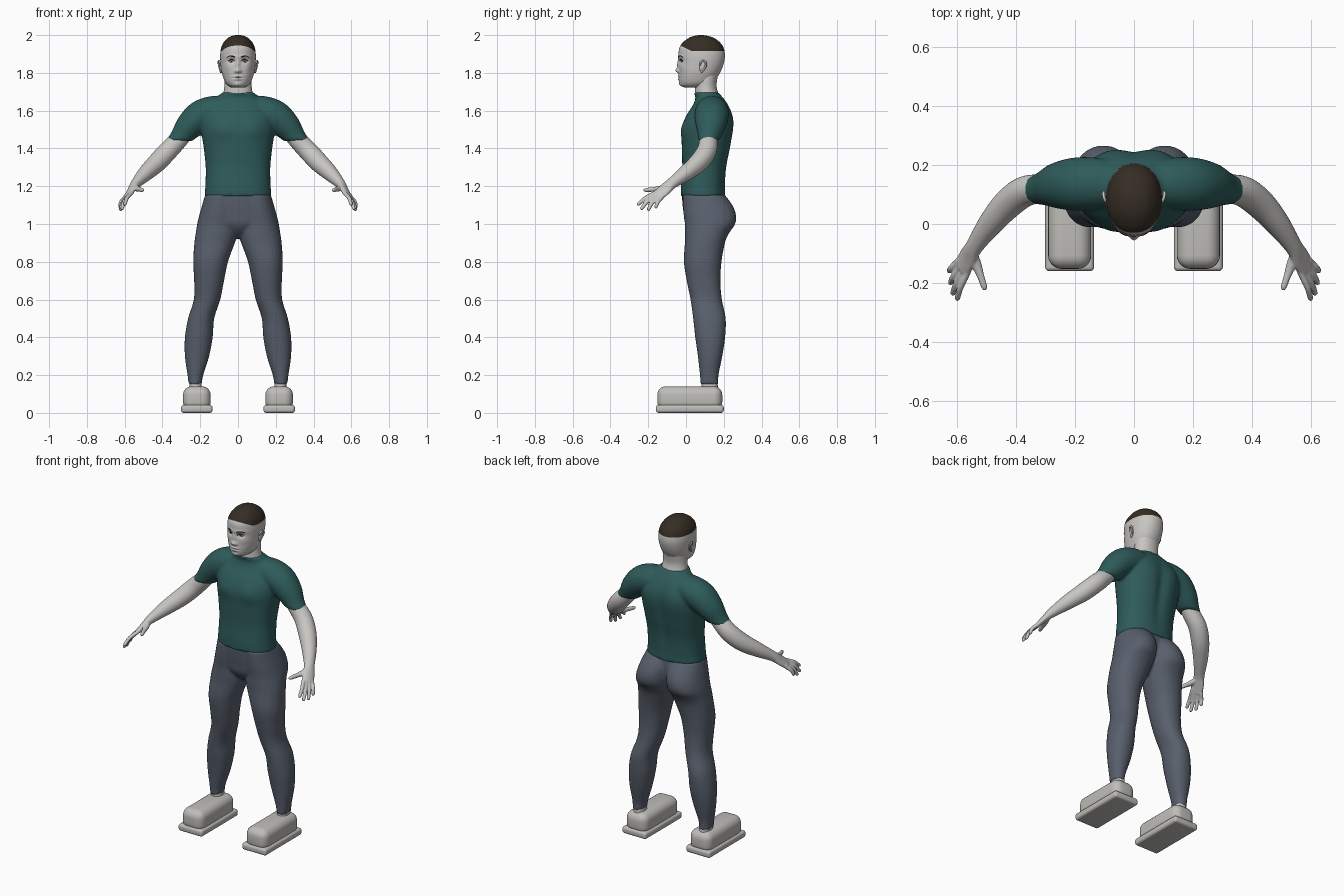
import bpy, bmesh, math
from mathutils import Vector, Matrix
from mathutils.bvhtree import BVHTree

if "Cube" in bpy.data.objects:
    bpy.data.objects.remove(bpy.data.objects["Cube"])


def material(name, rgb):
    m = bpy.data.materials.new(name)
    m.use_nodes = True
    m.diffuse_color = (*rgb, 1)
    bsdf = m.node_tree.nodes["Principled BSDF"]
    bsdf.inputs["Base Color"].default_value = (*rgb, 1)
    bsdf.inputs["Roughness"].default_value = 0.7
    return m


SKIN = material("pale grey skin", (0.58, 0.565, 0.545))
HAIR = material("dark brown hair", (0.036, 0.026, 0.018))
SHIRT = material("teal cloth", (0.027, 0.105, 0.102))
PANTS = material("slate cloth", (0.098, 0.115, 0.15))
SHOE = material("light grey shoe", (0.52, 0.51, 0.485))


def resample(rows, k):
    """Catmull-Rom interpolation of tuples, k steps per span."""
    out = []
    for i in range(len(rows) - 1):
        a, b, c, d = (rows[max(0, min(len(rows) - 1, i + o))] for o in (-1, 0, 1, 2))
        for j in range(k):
            t = j / k
            out.append([0.5 * (2 * q + (r - p) * t + (2 * p - 5 * q + 4 * r - s) * t * t
                               + (3 * q - p - 3 * r + s) * t ** 3)
                        for p, q, r, s in zip(a, b, c, d)])
    return out + [list(rows[-1])]


def skin_rings(bm, rings):
    """Join closed rings of points into a capped tube."""
    vs = [[bm.verts.new(p) for p in ring] for ring in rings]
    n = len(vs[0])
    for a, b in zip(vs, vs[1:]):
        for i in range(n):
            bm.faces.new((a[i], a[(i + 1) % n], b[(i + 1) % n], b[i]))
    bm.faces.new(vs[0])
    bm.faces.new(vs[-1])


def body(bm, rows, side=1, n=48, k=6, power=2.3, bumps=()):
    """Stack of level rings; rows are (z, x_min, x_max, y_front, y_back).
    Bumps are (x, z, width, height, amount, facing)."""
    rings = []
    for z, x0, x1, y0, y1 in resample(rows, k):
        ring = []
        for i in range(n):
            t = 2 * math.pi * i / n
            c, s = math.cos(t), math.sin(t)
            x = (x0 + x1) / 2 + (x1 - x0) / 2 * math.copysign(abs(c) ** (2 / power), c)
            y = (y0 + y1) / 2 + (y1 - y0) / 2 * math.copysign(abs(s) ** (2 / power), s)
            for bx, bz, w, h, amount, face in bumps:
                if s * face > 0:
                    for px in {bx, -bx}:
                        y += face * amount * (s * face) ** 0.5 * math.exp(
                            -((x - px) / w) ** 2 - ((z - bz) / h) ** 2)
            ring.append((x * side, y, z))
        rings.append(ring)
    skin_rings(bm, rings)


def tube(bm, pts, side=1, ref=(0, 1, 0), n=24, k=5):
    """Tube along points (x, y, z, radius along ref, radius across)."""
    pts = resample(pts, k)
    rings = []
    for i, p in enumerate(pts):
        d = (Vector(pts[min(i + 1, len(pts) - 1)][:3]) - Vector(pts[max(i - 1, 0)][:3])).normalized()
        u = Vector(ref)
        u = (u - d * u.dot(d)).normalized()
        v = d.cross(u)
        ring = []
        for j in range(n):
            t = 2 * math.pi * j / n
            q = Vector(p[:3]) + u * p[3] * math.cos(t) + v * p[4] * math.sin(t)
            ring.append((q.x * side, q.y, q.z))
        rings.append(ring)
    skin_rings(bm, rings)


def ball(bm, loc, scale, tilt=0.0):
    m = Matrix.Translation(loc) @ Matrix.Rotation(tilt, 4, 'X') @ Matrix.Diagonal((*scale, 1))
    bmesh.ops.create_uvsphere(bm, u_segments=20, v_segments=12, radius=1, matrix=m)


def finish(name, bm, *mats, voxel=0, relax=3):
    bmesh.ops.recalc_face_normals(bm, faces=bm.faces[:])
    for f in bm.faces:
        f.smooth = True
    me = bpy.data.meshes.new(name)
    bm.to_mesh(me)
    bm.free()
    for m in mats:
        me.materials.append(m)
    ob = bpy.data.objects.new(name, me)
    bpy.context.collection.objects.link(ob)
    if voxel:  # fuse overlapping volumes into one soft surface
        r = ob.modifiers.new("fuse", 'REMESH')
        r.mode, r.voxel_size, r.use_smooth_shade = 'VOXEL', voxel, True
        s = ob.modifiers.new("relax", 'SMOOTH')
        s.factor, s.iterations = 0.5, relax
    return ob


# Shirt: sleeves cut level at the hem, then torso
bm = bmesh.new()
for s in (1, -1):
    tube(bm, [(0.05, 0.135, 1.605, 0.075, 0.072), (0.13, 0.137, 1.598, 0.088, 0.08),
              (0.20, 0.135, 1.57, 0.09, 0.083), (0.26, 0.13, 1.515, 0.078, 0.073),
              (0.31, 0.12, 1.45, 0.056, 0.055), (0.36, 0.112, 1.385, 0.053, 0.052)], s, n=32)
cut = bmesh.ops.bisect_plane(bm, geom=bm.verts[:] + bm.edges[:] + bm.faces[:],
                             plane_co=(0, 0, 1.44), plane_no=(0, 0, 1), clear_inner=True)
bmesh.ops.holes_fill(bm, edges=[e for e in bm.edges if e.is_boundary], sides=0)
torso = [(1.145, .178, -.028, .209), (1.2, .173, -.027, .208), (1.3, .171, -.02, .216),
         (1.4, .181, -.022, .236), (1.5, .195, -.02, .25), (1.57, .19, .0, .248),
         (1.63, .15, .037, .225), (1.67, .108, .05, .196), (1.697, .086, .04, .172)]
body(bm, [(z, -r, r, f, b) for z, r, f, b in torso], n=64,
     bumps=[(.08, 1.5, .06, .05, .012, -1), (0, 1.42, .03, .17, -.014, 1), (.09, 1.53, .05, .07, .006, 1)])
finish("shirt", bm, SHIRT, voxel=0.009)

# Trousers: pelvis and two legs
bm = bmesh.new()
body(bm, [(1.155, -.174, .174, -.022, .2), (1.1, -.185, .185, -.018, .205), (1.05, -.18, .18, -.012, .2),
          (1.0, -.14, .14, -.004, .18), (.96, -.07, .07, .02, .16), (.925, -.03, .03, .06, .13)])
leg = [(1.155, -.01, .174, -.018, .205), (1.1, -.008, .19, -.016, .245), (1.05, -.004, .204, -.012, .264),
       (1.0, .0, .216, -.006, .26), (.95, .004, .224, -.006, .227), (.9, .017, .231, -.006, .206),
       (.8, .053, .237, -.011, .188), (.7, .074, .232, .004, .182), (.6, .094, .234, .024, .19),
       (.5, .126, .264, .038, .21), (.4, .134, .281, .049, .207), (.3, .153, .281, .063, .192),
       (.2, .184, .267, .074, .172), (.152, .192, .262, .077, .172)]
for s in (1, -1):
    body(bm, leg, s, power=2.15)
finish("trousers", bm, PANTS, voxel=0.008, relax=2)

# Head with sculpted face; the hair is split off by two planes
bm = bmesh.new()
skull = [(1.722, .032, -.005, .10), (1.732, .052, -.026, .125), (1.75, .068, -.034, .15),
         (1.78, .080, -.037, .168), (1.81, .088, -.037, .185), (1.85, .0925, -.037, .2),
         (1.89, .0945, -.039, .206), (1.93, .09, -.036, .2), (1.96, .077, -.018, .181),
         (1.985, .054, .015, .148), (1.996, .031, .045, .115), (2.0, .01, .07, .09)]
face = [(0, 1.845, .010, .028, .010, -1), (0, 1.812, .013, .013, .016, -1), (.014, 1.808, .008, .008, .006, -1),
        (.035, 1.862, .02, .012, -.010, -1), (.035, 1.886, .03, .008, .004, -1),
        (0, 1.781, .022, .006, .007, -1), (0, 1.767, .02, .006, .007, -1), (0, 1.774, .026, .003, -.005, -1),
        (0, 1.738, .02, .012, .005, -1), (.055, 1.83, .02, .02, .004, -1)]
body(bm, [(z, -r, r, f, b) for z, r, f, b in skull], n=128, k=10, power=2.15, bumps=face)
for co, no in (((0, 0, 1.915), (0, 0, 1)), ((0, .03, 1.915), (0, .5, 1))):
    bmesh.ops.bisect_plane(bm, geom=bm.verts[:] + bm.edges[:] + bm.faces[:], plane_co=co, plane_no=no)
for f in bm.faces:
    c = f.calc_center_median()
    f.material_index = int(c.z - 1.915 > max(0, 0.5 * (0.03 - c.y)))
tree = BVHTree.FromBMesh(bm)
finish("head", bm, SKIN, HAIR)


def on_face(x, z, out=0.0):
    hit = tree.ray_cast(Vector((x, -1, z)), Vector((0, 1, 0)))[0]
    return (x, hit.y - out, z)


# Neck
bm = bmesh.new()
body(bm, [(1.65, -.088, .088, .055, .195), (1.69, -.078, .078, .047, .172), (1.73, -.072, .072, .048, .162),
          (1.77, -.071, .071, .05, .166), (1.81, -.07, .07, .06, .175)], power=2.1)
finish("neck", bm, SKIN)

for s, label in ((1, "left"), (-1, "right")):
    # Eye, iris, lash and brow
    bm = bmesh.new()
    ball(bm, on_face(s * .035, 1.862, -.003), (.014, .008, .0075))
    finish(label + "_eye", bm, SKIN)
    bm = bmesh.new()
    ball(bm, on_face(s * .035, 1.862, .003), (.0045, .003, .0045))
    finish(label + "_iris", bm, HAIR)
    bm = bmesh.new()
    tube(bm, [(*on_face(s * x, z, .002), .0025, .0018) for x, z in
              ((.019, 1.863), (.028, 1.8695), (.037, 1.8705), (.051, 1.863))], n=8)
    finish(label + "_lash", bm, HAIR)
    bm = bmesh.new()
    tube(bm, [(*on_face(s * x, z), .002, r) for x, z, r in
              ((.016, 1.883, .0025), (.03, 1.888, .0032), (.045, 1.889, .0028), (.06, 1.882, .001))], n=8)
    finish(label + "_brow", bm, HAIR)

    # Ear with raised rim
    bm = bmesh.new()
    ball(bm, (s * .089, .087, 1.832), (.009, .016, .028), -.15)
    tube(bm, [(.092, .076, 1.838, .004, .004), (.097, .078, 1.856, .005, .005), (.102, .092, 1.863, .005, .005),
              (.103, .106, 1.852, .005, .005), (.099, .103, 1.832, .005, .005), (.094, .09, 1.815, .005, .005),
              (.09, .08, 1.804, .006, .006)], s, ref=(1, 0.1, 0), n=10)
    finish(label + "_ear", bm, SKIN)

    # Arm, palm, fingers and thumb
    bm = bmesh.new()
    across = (.54, .71, -.45)
    tube(bm, [(.27, .125, 1.50, .045, .045), (.31, .12, 1.45, .048, .048), (.37, .11, 1.388, .052, .052),
              (.427, .068, 1.327, .051, .051), (.487, .0, 1.27, .042, .042), (.54, -.075, 1.215, .031, .027),
              (.562, -.112, 1.183, .037, .019), (.585, -.152, 1.148, .036, .013)], s, across)
    digits = [((.566, -.168, 1.162), (.601, -.258, 1.102)), ((.578, -.160, 1.152), (.616, -.240, 1.078)),
              ((.589, -.148, 1.145), (.624, -.203, 1.072)), ((.599, -.130, 1.139), (.628, -.162, 1.086))]
    for base, tip in digits:
        a, b = Vector(base), Vector(tip)
        knuckle = a.lerp(b, .5) + Vector((.005, -.003, .005))
        tube(bm, [(*(a - (b - a) * .25), .011, .011), (*a, .0115, .0115), (*knuckle, .0108, .0108),
                  (*a.lerp(b, .9), .0095, .0095), (*b, .006, .006)], s, across, n=14)
    tube(bm, [(.548, -.095, 1.20, .017, .015), (.533, -.138, 1.187, .017, .015), (.52, -.175, 1.183, .0125, .0125),
              (.508, -.21, 1.18, .0105, .0105), (.504, -.224, 1.178, .006, .006)], s, (1, 0, 0), n=14)
    finish(label + "_arm", bm, SKIN, voxel=0.004, relax=2)

    # Ankle and shoe
    bm = bmesh.new()
    body(bm, [(.1, .19, .257, .08, .17), (.15, .193, .257, .082, .168), (.2, .2, .255, .085, .16)], s, n=32)
    finish(label + "_ankle", bm, SKIN)
    for part, lo, hi, r in (("upper", (.145, -.152, .012), (.291, .192, .141), .046),
                            ("sole", (.135, -.16, 0), (.301, .2, .042), .015)):
        bm = bmesh.new()
        lo, hi = Vector(lo), Vector(hi)
        mid = (lo + hi) / 2
        bmesh.ops.create_cube(bm, size=1, matrix=Matrix.Translation((mid.x * s, mid.y, mid.z))
                              @ Matrix.Diagonal((*(hi - lo), 1)))
        bmesh.ops.bevel(bm, geom=bm.edges[:], offset=r, segments=6, profile=0.5, affect='EDGES')
        finish(label + "_shoe_" + part, bm, SHOE)
